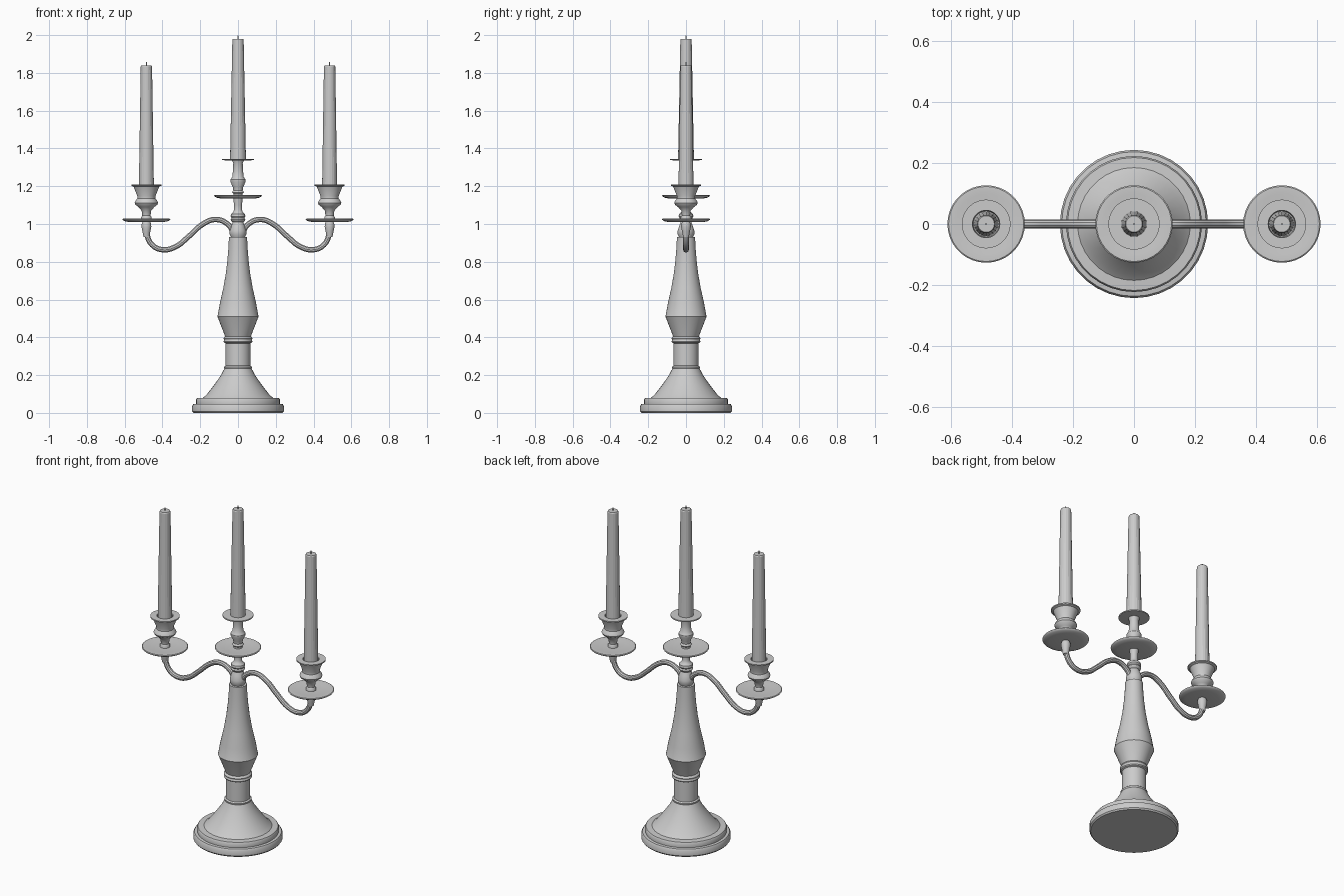
import bpy, bmesh, math


def finish(obj, angle=35):
    bpy.ops.object.select_all(action='DESELECT')
    obj.select_set(True)
    bpy.context.view_layer.objects.active = obj
    bpy.ops.object.shade_smooth_by_angle(angle=math.radians(angle))


def lathe(name, profile, x=0, segs=36, angle=35):
    """Revolve (radius, z) points about a vertical axis and cap both ends."""
    bm = bmesh.new()
    rings = [[bm.verts.new((r * math.cos(2 * math.pi * i / segs),
                            r * math.sin(2 * math.pi * i / segs), z))
              for i in range(segs)] for r, z in profile]
    for a, b in zip(rings, rings[1:]):
        for i in range(segs):
            j = (i + 1) % segs
            bm.faces.new((a[i], a[j], b[j], b[i]))
    bm.faces.new(rings[0][::-1])
    bm.faces.new(rings[-1])
    bmesh.ops.recalc_face_normals(bm, faces=bm.faces)
    mesh = bpy.data.meshes.new(name)
    bm.to_mesh(mesh)
    bm.free()
    obj = bpy.data.objects.new(name, mesh)
    obj.location.x = x
    bpy.context.collection.objects.link(obj)
    finish(obj, angle)
    return obj


def drip_plate(name, x, z):
    lathe(name, [(0.02, z), (0.09, z), (0.115, z + 0.005), (0.125, z + 0.011),
                 (0.127, z + 0.015), (0.123, z + 0.018), (0.10, z + 0.018),
                 (0.08, z + 0.015), (0.02, z + 0.015)], x)


def candle(name, x, z0, z1, r):
    lathe(name, [(r, z0), (0.030, z1 - 0.006), (0.027, z1)], x, 20, 15)
    lathe(name + "_wick", [(0.003, z1 - 0.01), (0.003, z1 + 0.018)], x, 8)


# stepped foot with flared cone
lathe("base", [(0.236, 0), (0.243, 0.008), (0.243, 0.036), (0.237, 0.046),
               (0.222, 0.048), (0.223, 0.07), (0.218, 0.078), (0.185, 0.08),
               (0.165, 0.098), (0.125, 0.15), (0.09, 0.20), (0.072, 0.235)])

# column: lower drum, rings, tapered body
lathe("column", [(0.07, 0.232), (0.074, 0.238), (0.074, 0.244), (0.066, 0.25),
                 (0.066, 0.368), (0.074, 0.372), (0.077, 0.378), (0.073, 0.384),
                 (0.073, 0.388), (0.077, 0.394), (0.073, 0.402), (0.068, 0.405),
                 (0.107, 0.505), (0.110, 0.511), (0.107, 0.518), (0.096, 0.58),
                 (0.078, 0.66), (0.064, 0.74), (0.056, 0.81), (0.051, 0.87),
                 (0.048, 0.93), (0.03, 0.932)])

# hub where the arms meet
lathe("hub", [(0.034, 0.925), (0.044, 0.945), (0.044, 0.965), (0.036, 0.99),
              (0.028, 1.01), (0.036, 1.016), (0.039, 1.024), (0.034, 1.032),
              (0.039, 1.04), (0.037, 1.052), (0.026, 1.062), (0.021, 1.075),
              (0.021, 1.10), (0.025, 1.137)])
drip_plate("centre_drip_plate", 0, 1.135)

# centre holder stem and disc
lathe("centre_holder", [(0.025, 1.145), (0.025, 1.16), (0.032, 1.168), (0.025, 1.178),
                        (0.027, 1.195), (0.040, 1.222), (0.040, 1.236), (0.030, 1.25),
                        (0.027, 1.28), (0.025, 1.32), (0.032, 1.338)])
lathe("centre_disc", [(0.03, 1.336), (0.084, 1.338), (0.084, 1.345), (0.03, 1.345)])
candle("centre_candle", 0, 1.34, 1.98, 0.042)

ARM = [(0.02, 0.95), (0.055, 1.0), (0.12, 1.024), (0.185, 1.0), (0.26, 0.935),
       (0.33, 0.88), (0.40, 0.864), (0.455, 0.89), (0.482, 0.945), (0.485, 1.0)]

for side, s in (("left", -1), ("right", 1)):
    # curved arm
    cu = bpy.data.curves.new(side + "_arm", 'CURVE')
    cu.dimensions = '3D'
    cu.bevel_depth = 0.015
    cu.bevel_resolution = 3
    cu.use_fill_caps = True
    sp = cu.splines.new('BEZIER')
    sp.resolution_u = 6
    sp.bezier_points.add(len(ARM) - 1)
    for p, (x, z) in zip(sp.bezier_points, ARM):
        p.co = (s * x, 0, z)
        p.handle_left_type = p.handle_right_type = 'AUTO'
    arm = bpy.data.objects.new(side + "_arm", cu)
    bpy.context.collection.objects.link(arm)
    bpy.ops.object.select_all(action='DESELECT')
    arm.select_set(True)
    bpy.context.view_layer.objects.active = arm
    bpy.ops.object.convert(target='MESH')
    finish(bpy.context.view_layer.objects.active)

    # collar, plate, cup and candle at the arm end
    x = s * 0.485
    lathe(side + "_collar", [(0.015, 0.93), (0.021, 0.96), (0.026, 0.985),
                             (0.025, 1.0), (0.02, 1.013)], x)
    drip_plate(side + "_drip_plate", x, 1.01)
    lathe(side + "_cup", [(0.028, 1.02), (0.028, 1.035), (0.022, 1.045), (0.025, 1.07),
                          (0.042, 1.09), (0.058, 1.102), (0.062, 1.112), (0.058, 1.122),
                          (0.048, 1.135), (0.048, 1.148), (0.068, 1.198),
                          (0.080, 1.203), (0.080, 1.21), (0.045, 1.21),
                          (0.042, 1.18)], x)
    candle(side + "_candle", x, 1.175, 1.84, 0.040)
